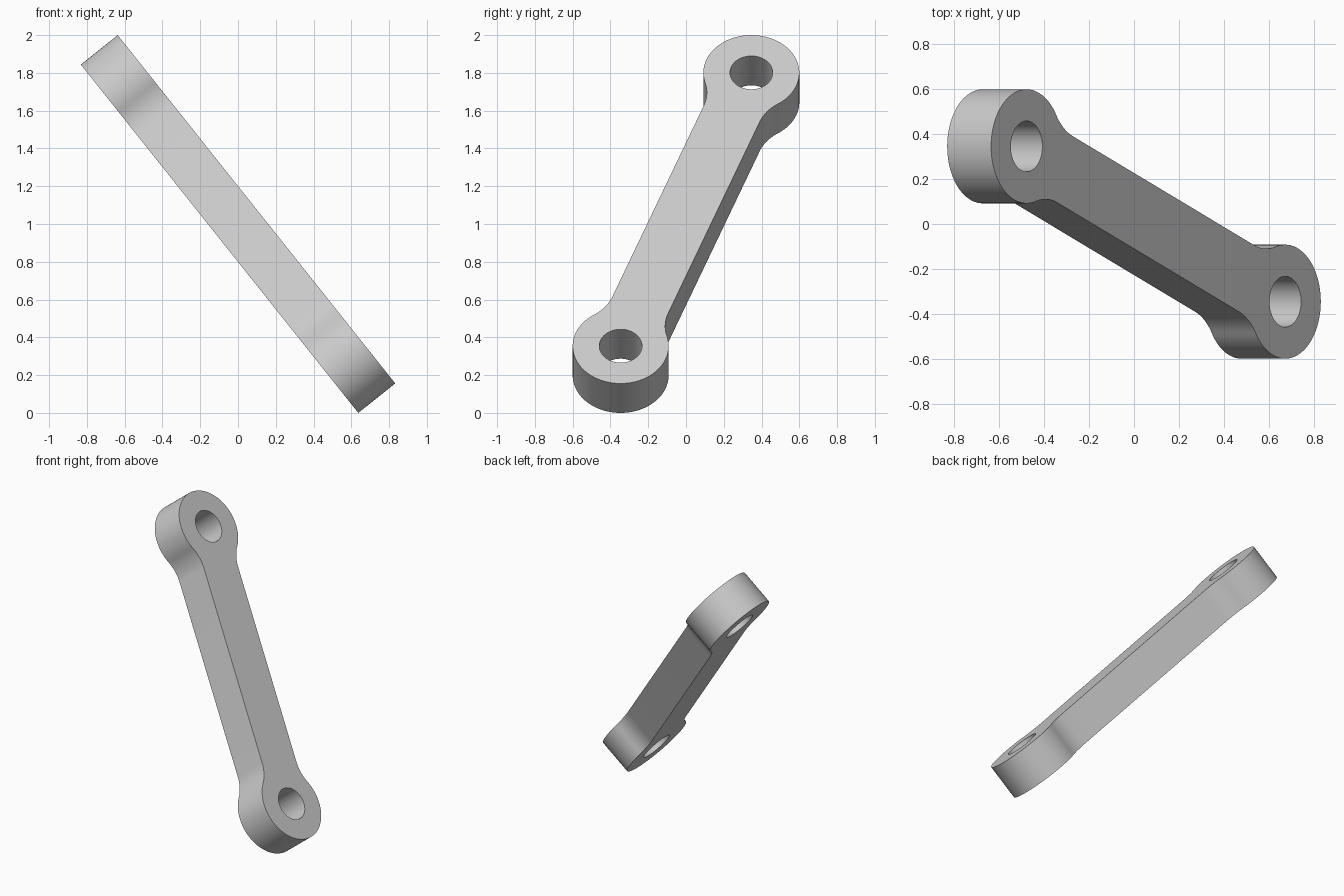
import bpy
import bmesh
from math import radians, pi, sin, cos, atan2, sqrt
from mathutils import Vector, Matrix

cube = bpy.data.objects.get("Cube")
if cube:
    bpy.data.objects.remove(cube, do_unlink=True)

BOSS_R, HOLE_R, FILLET_R = 0.254, 0.113, 0.25
HALF_WIDTH, THICK = 0.158, 0.25
END_S, END_Y = 0.925, 0.346            # boss centre in the tilted plane
REACH = sqrt(END_S ** 2 + END_Y ** 2)  # half the distance between bosses


def arc(cx, cy, r, start, end, steps):
    return [Vector((cx + r * cos(start + (end - start) * i / steps),
                    cy + r * sin(start + (end - start) * i / steps), 0))
            for i in range(steps + 1)]


def outline():
    # One quarter: boss arc, then the fillet that runs into the bar
    rise = HALF_WIDTH + FILLET_R
    back = sqrt((BOSS_R + FILLET_R) ** 2 - rise ** 2)
    theta = atan2(rise, -back)
    quarter = arc(REACH, 0, BOSS_R, 0, theta, 32)
    quarter += arc(REACH - back, rise, FILLET_R, theta - pi, -pi / 2, 12)[1:]

    def flip(points, sx, sy):
        return [Vector((p.x * sx, p.y * sy, 0)) for p in points]
    return (quarter + flip(quarter, -1, 1)[::-1]
            + flip(quarter, -1, -1)[1:] + flip(quarter, 1, -1)[:0:-1])


def add_loop(bm, points):
    verts = [bm.verts.new(p) for p in points]
    return [bm.edges.new((v, verts[(i + 1) % len(verts)])) for i, v in enumerate(verts)]


# Link arm: flat profile with two holes, given thickness
bm = bmesh.new()
edges = add_loop(bm, outline())
for side in (-1, 1):
    edges += add_loop(bm, arc(side * REACH, 0, HOLE_R, 0, 2 * pi, 64)[:-1])
bmesh.ops.triangle_fill(bm, edges=edges, use_beauty=True, normal=(0, 0, 1))
cap = bmesh.ops.extrude_face_region(bm, geom=bm.faces[:], use_keep_orig=True)
bmesh.ops.translate(bm, vec=(0, 0, THICK),
                    verts=[g for g in cap["geom"] if isinstance(g, bmesh.types.BMVert)])
bmesh.ops.translate(bm, vec=(0, 0, -THICK / 2), verts=bm.verts)
bmesh.ops.recalc_face_normals(bm, faces=bm.faces)

# Tilt the arm into place: down-slope axis, depth axis and plate normal
slope = Vector((0.623, 0, -0.782)).normalized()
depth = Vector((0, 1, 0))
normal = slope.cross(depth)
along = (slope * END_S - depth * END_Y).normalized()
across = normal.cross(along)
frame = Matrix((along, across, normal)).transposed().to_4x4()
bm.transform(Matrix.Translation((0, 0, 1)) @ frame)

mesh = bpy.data.meshes.new("link_arm")
bm.to_mesh(mesh)
bm.free()
link_arm = bpy.data.objects.new("link_arm", mesh)
bpy.context.collection.objects.link(link_arm)

# Plain grey material
grey = bpy.data.materials.new("light_grey")
grey.use_nodes = True
colour = (0.6, 0.6, 0.6, 1)
grey.diffuse_color = colour
grey.node_tree.nodes["Principled BSDF"].inputs["Base Color"].default_value = colour
mesh.materials.append(grey)

# Smooth round walls, crisp rims
bpy.ops.object.select_all(action="DESELECT")
link_arm.select_set(True)
bpy.context.view_layer.objects.active = link_arm
bpy.ops.object.shade_smooth_by_angle(angle=radians(30))
